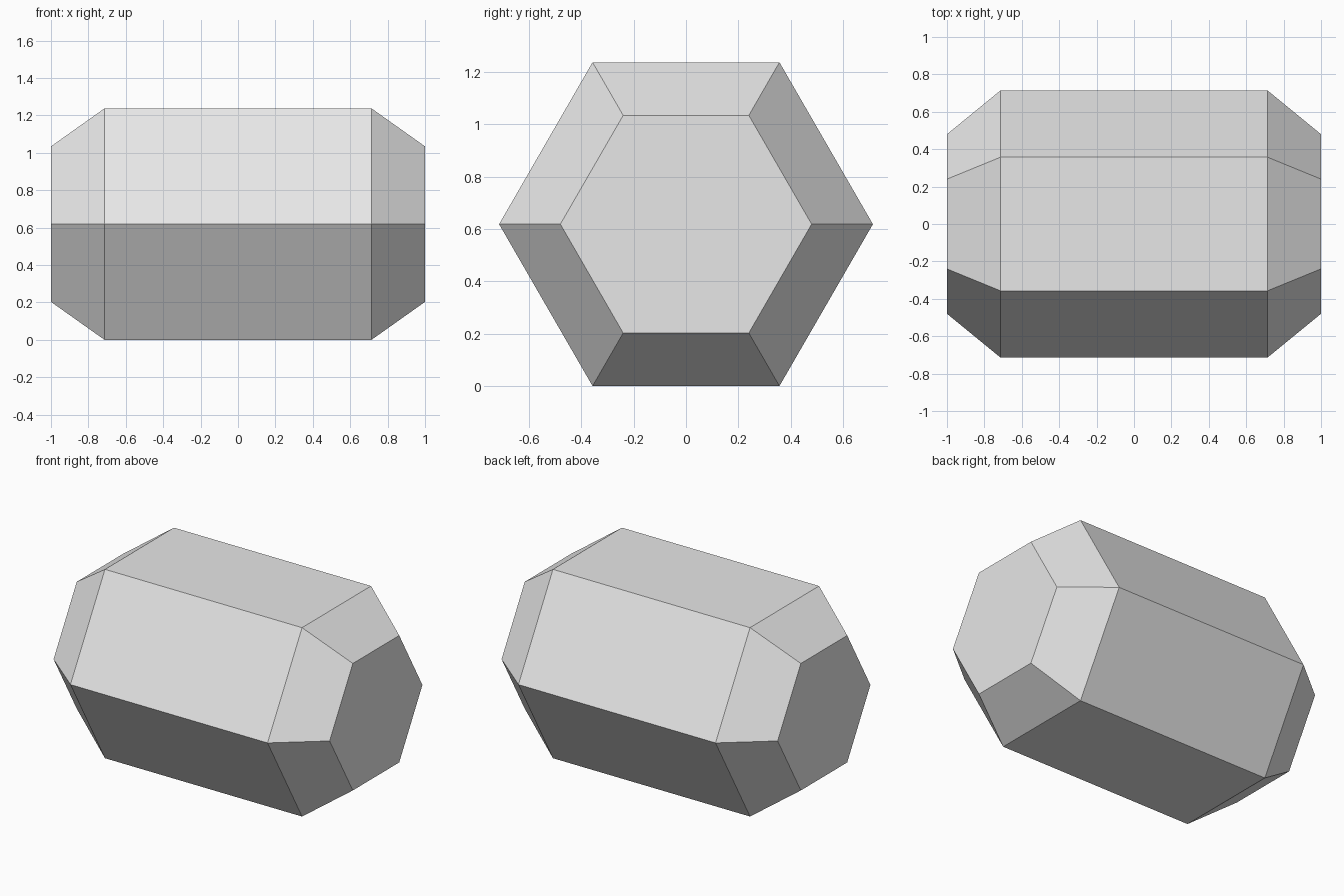
import bpy
import bmesh
from math import cos, sin, tau

if "Cube" in bpy.data.objects:
    bpy.data.objects.remove(bpy.data.objects["Cube"], do_unlink=True)

SIDES = 6
RADIUS = 0.714
CENTRE_Z = RADIUS * sin(tau / SIDES)
# Profile along the length: x position and corner radius
PROFILE = [(-1, 0.48), (-0.714, RADIUS), (0.714, RADIUS), (1, 0.48)]

grey = bpy.data.materials.new("light grey")
grey.use_nodes = True
colour = (0.8, 0.8, 0.8, 1)
grey.diffuse_color = colour
grey.node_tree.nodes["Principled BSDF"].inputs["Base Color"].default_value = colour

# Hexagonal rings, with corners pointing front and back
bm = bmesh.new()
rings = []
for x, radius in PROFILE:
    angles = [tau * i / SIDES for i in range(SIDES)]
    rings.append([bm.verts.new((x, radius * cos(a), CENTRE_Z + radius * sin(a)))
                  for a in angles])

# Long sides and tapered ends
for a, b in zip(rings, rings[1:]):
    for i in range(SIDES):
        j = (i + 1) % SIDES
        bm.faces.new((a[i], a[j], b[j], b[i]))

# Flat end caps
bm.faces.new(rings[0])
bm.faces.new(rings[-1])
bmesh.ops.recalc_face_normals(bm, faces=bm.faces)

mesh = bpy.data.meshes.new("hexagonal_barrel")
bm.to_mesh(mesh)
bm.free()
mesh.materials.append(grey)
barrel = bpy.data.objects.new("hexagonal_barrel", mesh)
bpy.context.collection.objects.link(barrel)
